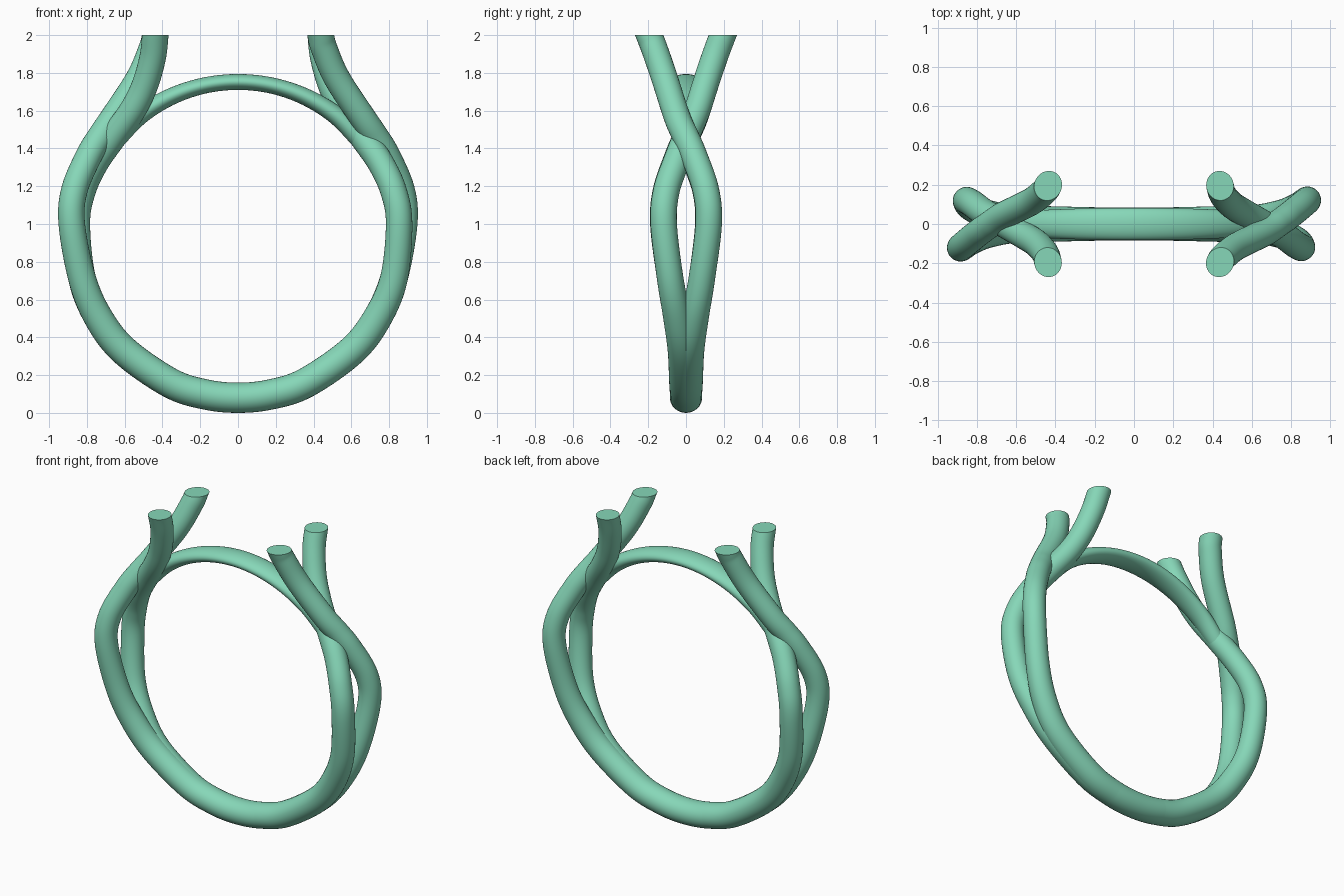
import bpy, bmesh, math
from mathutils import Vector

if "Cube" in bpy.data.objects:
    bpy.data.objects.remove(bpy.data.objects["Cube"])

green = bpy.data.materials.new("soft_green")
green.diffuse_color = (0.24, 0.68, 0.48, 1)
green.use_nodes = True
green.node_tree.nodes["Principled BSDF"].inputs["Base Color"].default_value = green.diffuse_color
CENTRE_Z = 0.935


def spline(pts, steps=8):
    """Smooth curve through points of (x, y, z, half width, half height)."""
    pts = [Vector(p) for p in pts]
    pts = [2 * pts[0] - pts[1]] + pts + [2 * pts[-1] - pts[-2]]
    out = []
    for a, b, c, d in zip(pts, pts[1:], pts[2:], pts[3:]):
        for i in range(steps):
            t = i / steps
            out.append(0.5 * (2 * b + (c - a) * t + (2 * a - 5 * b + 4 * c - d) * t * t
                              + (3 * b - a - 3 * c + d) * t ** 3))
    return out + [pts[-2]]


def sweep(name, pts, sides=32, cut_z=None):
    """Elliptical tube along a path, optionally cut flat at a height."""
    path = spline(pts)
    bm = bmesh.new()
    rings = []
    for i, p in enumerate(path):
        tan = Vector((path[min(i + 1, len(path) - 1)] - path[max(i - 1, 0)])[:3]).normalized()
        side = Vector((0, 1, 0))
        side = (side - tan * side.dot(tan)).normalized()
        up = tan.cross(side)
        rings.append([bm.verts.new(Vector(p[:3])
                                   + side * p[3] * math.cos(2 * math.pi * k / sides)
                                   + up * p[4] * math.sin(2 * math.pi * k / sides))
                      for k in range(sides)])
    for r, s in zip(rings, rings[1:]):
        for k in range(sides):
            n = (k + 1) % sides
            bm.faces.new((r[k], r[n], s[n], s[k]))
    bm.faces.new(rings[0])
    bm.faces.new(rings[-1])
    if cut_z is not None:
        geom = bm.verts[:] + bm.edges[:] + bm.faces[:]
        bmesh.ops.bisect_plane(bm, geom=geom, plane_co=(0, 0, cut_z),
                               plane_no=(0, 0, 1), clear_outer=True)
        bmesh.ops.holes_fill(bm, edges=[e for e in bm.edges if e.is_boundary], sides=0)
    bmesh.ops.recalc_face_normals(bm, faces=bm.faces)
    mesh = bpy.data.meshes.new(name)
    bm.to_mesh(mesh)
    bm.free()
    mesh.materials.append(green)
    ob = bpy.data.objects.new(name, mesh)
    bpy.context.collection.objects.link(ob)
    bpy.ops.object.select_all(action='DESELECT')
    ob.select_set(True)
    bpy.context.view_layer.objects.active = ob
    bpy.ops.object.shade_smooth_by_angle(angle=math.radians(40))
    return ob


def strand(name, y_sign, upper):
    """Band strand: right half from the base up to a prong, left half turned 180 degrees."""
    half = []
    for deg, y, w, h in ((0, 0, .085, .08), (12, 0, .085, .08), (25, .004, .085, .08),
                         (45, .018, .079, .079), (60, .047, .074, .077), (75, .084, .07, .073)):
        t = math.radians(deg)
        half.append((.855 * math.sin(t), y * y_sign, CENTRE_Z - .855 * math.cos(t), w, h))
    half += [(x, y, z, .07, .07) for x, y, z in upper]
    other = [(-x, -y, z, w, h) for x, y, z, w, h in half[:0:-1]]
    return sweep(name, other + half, cut_z=2.0)


# outer strand crosses over, inner strand follows the finger hole
strand("outer_strand", 1, [(.88, .12, 1.0), (.866, .105, 1.18), (.79, .043, 1.36),
                           (.73, 0, 1.46), (.662, -.045, 1.56), (.525, -.113, 1.77),
                           (.456, -.168, 1.93), (.438, -.195, 2.0), (.42, -.235, 2.1)])
strand("inner_strand", -1, [(.853, -.118, 1.0), (.825, -.105, 1.17), (.757, -.055, 1.32),
                            (.66, 0, 1.46), (.56, .058, 1.6), (.495, .10, 1.73),
                            (.452, .15, 1.88), (.438, .195, 2.0), (.43, .235, 2.1)])

# flattened bridge closing the top of the finger hole
bridge = []
for deg in range(-52, 53, 13):
    t = math.radians(deg)
    k = abs(deg) / 52
    h = .042 + .012 * k * k
    r = .775 + h
    bridge.append((r * math.sin(t), 0, CENTRE_Z + r * math.cos(t), .082 - .025 * k * k, h))
sweep("top_bridge", bridge)
